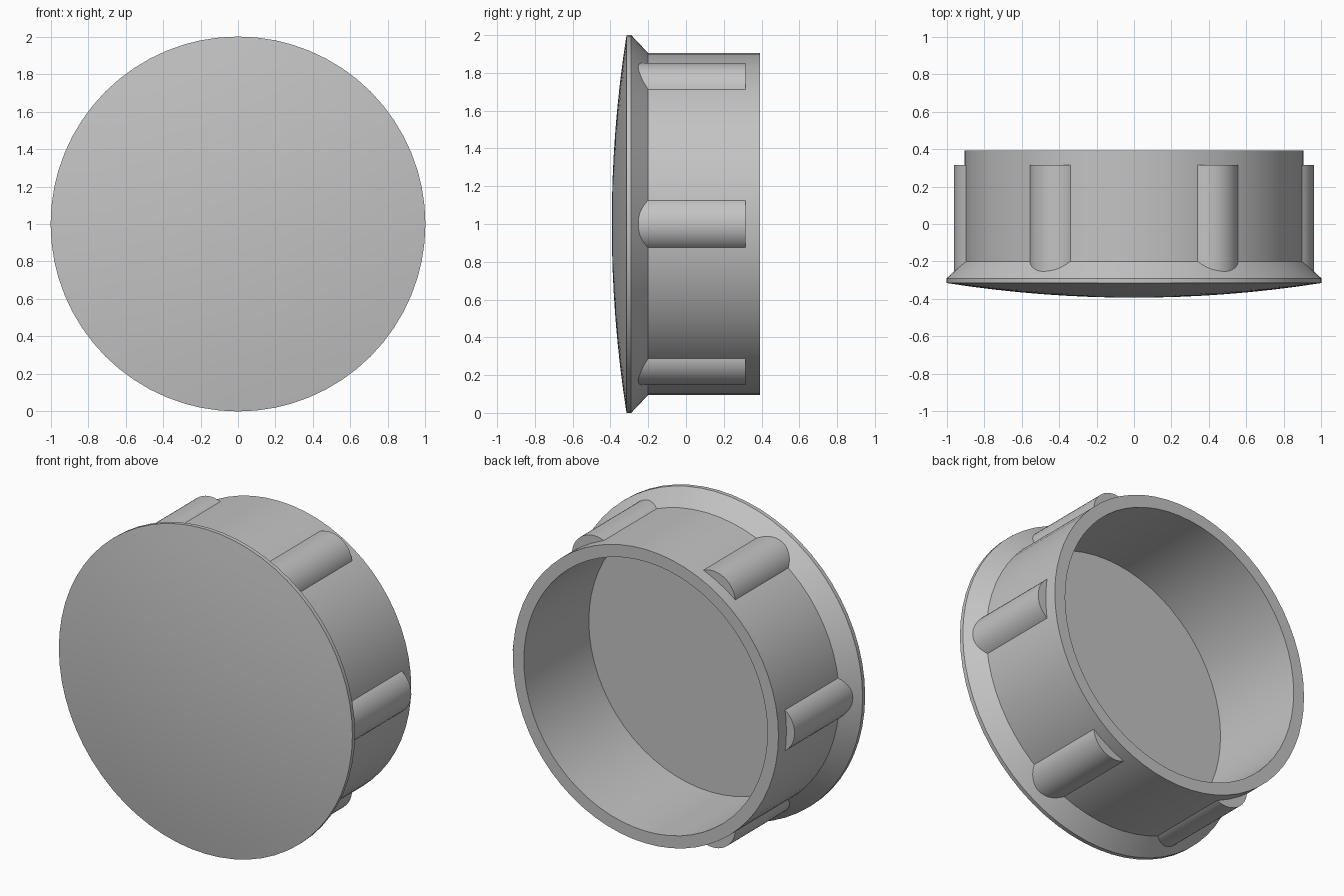
import bpy, bmesh
from math import sin, cos, pi, radians, sqrt, asin
from mathutils import Matrix, Vector

cube = bpy.data.objects.get("Cube")
if cube:
    bpy.data.objects.remove(cube)

grey = bpy.data.materials.new("plain grey")
grey.use_nodes = True
colour = (0.55, 0.55, 0.55, 1)
grey.diffuse_color = colour
grey.node_tree.nodes["Principled BSDF"].inputs["Base Color"].default_value = colour

CENTRE = Vector((0, 0, 1))
BODY_R, INNER_R, RIM_R = 0.905, 0.83, 1.0
BACK, FLOOR, FRONT = 0.393, -0.24, -0.393
STEPS = 64


def finish(name, bm):
    bmesh.ops.recalc_face_normals(bm, faces=bm.faces)
    mesh = bpy.data.meshes.new(name)
    bm.to_mesh(mesh)
    bm.free()
    mesh.materials.append(grey)
    obj = bpy.data.objects.new(name, mesh)
    bpy.context.collection.objects.link(obj)
    bpy.ops.object.select_all(action='DESELECT')
    obj.select_set(True)
    bpy.context.view_layer.objects.active = obj
    bpy.ops.object.shade_smooth_by_angle(angle=radians(30))
    return obj


def lathe(name, profile):
    """Spin (radius, y) points about the y axis through the centre."""
    bm = bmesh.new()
    verts = [bm.verts.new(CENTRE + Vector((r, y, 0))) for r, y in profile]
    edges = [bm.edges.new(pair) for pair in zip(verts, verts[1:])]
    bmesh.ops.spin(bm, geom=verts + edges, cent=CENTRE, axis=(0, 1, 0),
                   angle=2 * pi, steps=STEPS, use_merge=False)
    bmesh.ops.remove_doubles(bm, verts=bm.verts, dist=0.0005)
    return finish(name, bm)


# Hollow cap: shallow domed front, thin rim, chamfer, tube wall and inner floor
EDGE_Y = -0.315
rise = EDGE_Y - FRONT
dome_r = (RIM_R ** 2 + rise ** 2) / (2 * rise)
dome = []
for i in range(9):
    r = RIM_R * i / 8
    dome.append((r, FRONT + dome_r - sqrt(dome_r ** 2 - r ** 2)))
lathe("cap_body", dome + [(RIM_R, -0.29), (BODY_R, -0.2), (BODY_R, BACK),
                          (INNER_R, BACK), (INNER_R, FLOOR), (0, FLOOR)])

# Six rounded grip ribs, each a circular segment sunk into the wall
RIB_R, RIB_CENTRE, RIB_FRONT, RIB_BACK = 0.154, 0.806, -0.28, 0.315
half = asin(0.135 / RIB_R)
for n in range(6):
    bm = bmesh.new()
    ring = []
    for i in range(17):
        a = -half + 2 * half * i / 16
        ring.append(bm.verts.new((RIB_CENTRE + RIB_R * cos(a), RIB_FRONT, RIB_R * sin(a))))
    face = bm.faces.new(ring)
    out = bmesh.ops.extrude_face_region(bm, geom=[face], use_keep_orig=True)
    moved = [v for v in out["geom"] if isinstance(v, bmesh.types.BMVert)]
    bmesh.ops.translate(bm, verts=moved, vec=(0, RIB_BACK - RIB_FRONT, 0))
    bm.transform(Matrix.Translation(CENTRE) @ Matrix.Rotation(n * pi / 3, 4, 'Y'))
    finish(f"grip_rib_{n + 1}", bm)
